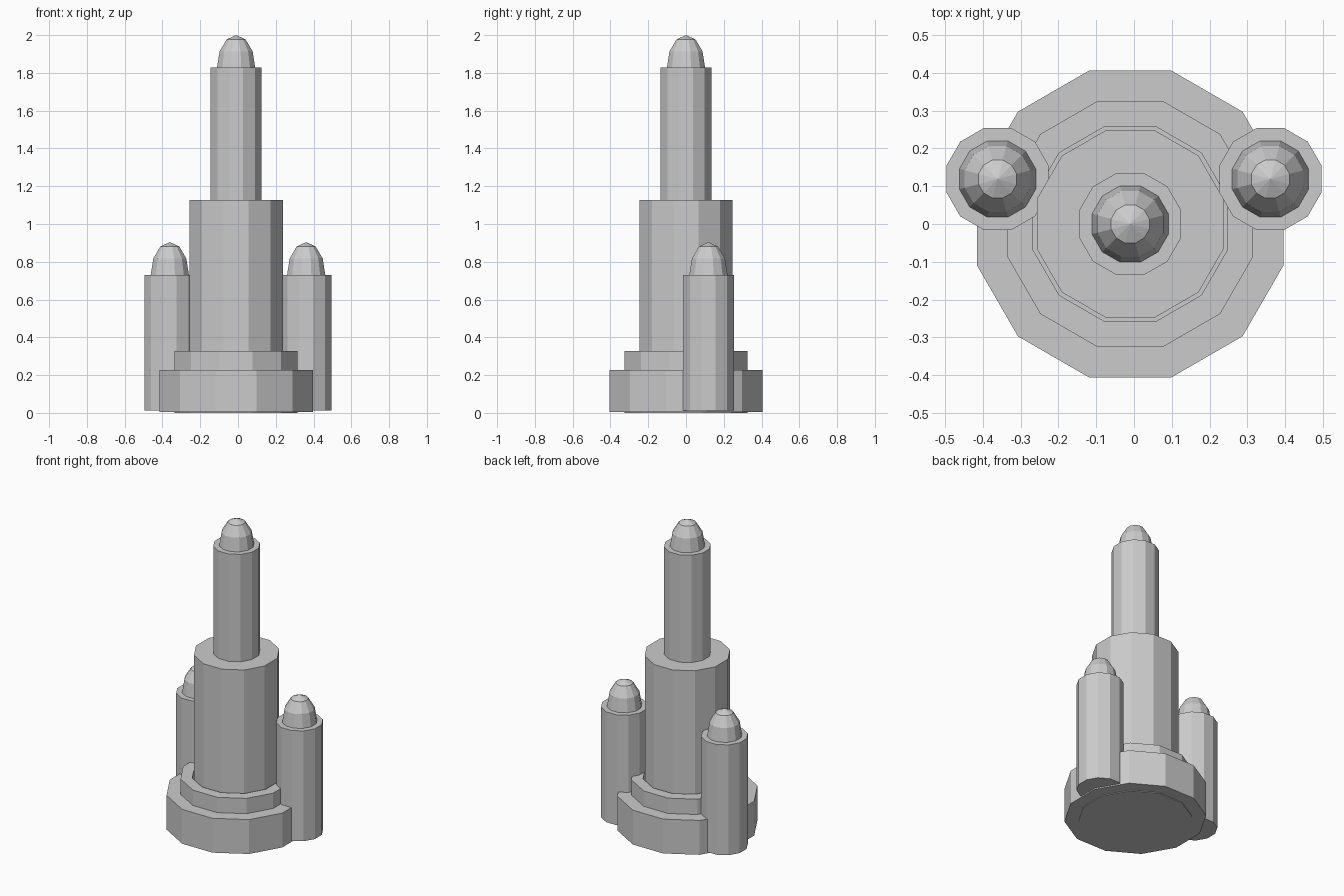
import bpy, bmesh, math

if "Cube" in bpy.data.objects:
    bpy.data.objects.remove(bpy.data.objects["Cube"])

SIDES = 12
CX = -0.01  # axis of the central tower


def lathe(name, profile, x, y):
    """Spin a (radius, z) profile into a flat-faced 12-sided solid.
    Radii are measured to the middle of the flat sides."""
    bm = bmesh.new()
    k = 1 / math.cos(math.pi / SIDES)
    rings = []
    for r, z in profile:
        if r == 0:
            rings.append([bm.verts.new((0, 0, z))])
        else:
            rings.append([bm.verts.new((r * k * math.cos((i + 0.5) * math.tau / SIDES),
                                        r * k * math.sin((i + 0.5) * math.tau / SIDES), z))
                          for i in range(SIDES)])
    for a, b in zip(rings, rings[1:]):
        for i in range(SIDES):
            j = (i + 1) % SIDES
            if len(a) == 1:
                bm.faces.new((a[0], b[j], b[i]))
            elif len(b) == 1:
                bm.faces.new((a[i], a[j], b[0]))
            else:
                bm.faces.new((a[i], a[j], b[j], b[i]))
    # close open ends with a single n-gon
    if len(rings[0]) > 1:
        bm.faces.new(rings[0][::-1])
    if len(rings[-1]) > 1:
        bm.faces.new(rings[-1])
    bmesh.ops.recalc_face_normals(bm, faces=bm.faces)
    mesh = bpy.data.meshes.new(name)
    bm.to_mesh(mesh)
    bm.free()
    obj = bpy.data.objects.new(name, mesh)
    obj.location = (x, y, 0)
    bpy.context.collection.objects.link(obj)
    return obj


def column(name, r, z0, z1, x=CX, y=0):
    return lathe(name, [(r, z0), (r, z1)], x, y)


def dome(name, r, z, h, x=CX, y=0):
    # stretched half sphere in three bands
    pts = [(r * math.cos(math.radians(a)), z + h * math.sin(math.radians(a)))
           for a in (0, 30, 60)]
    return lathe(name, pts + [(0, z + h)], x, y)


# Stepped foundation; the upper step has a narrow groove around the tower
column("base", 0.406, 0.004, 0.228)
lathe("base_step", [(0.325, 0.0), (0.325, 0.328), (0.257, 0.328), (0.257, 0.228)], CX, 0)

# Central tower
column("main_tower", 0.247, 0.0, 1.128)
column("spire", 0.135, 1.12, 1.828)
dome("spire_dome", 0.101, 1.828, 0.172)

# Side turrets
for side, s in (("left", -1), ("right", 1)):
    column(side + "_turret", 0.135, 0.012, 0.731, s * 0.361, 0.119)
    dome(side + "_turret_dome", 0.101, 0.731, 0.173, s * 0.361, 0.119)
